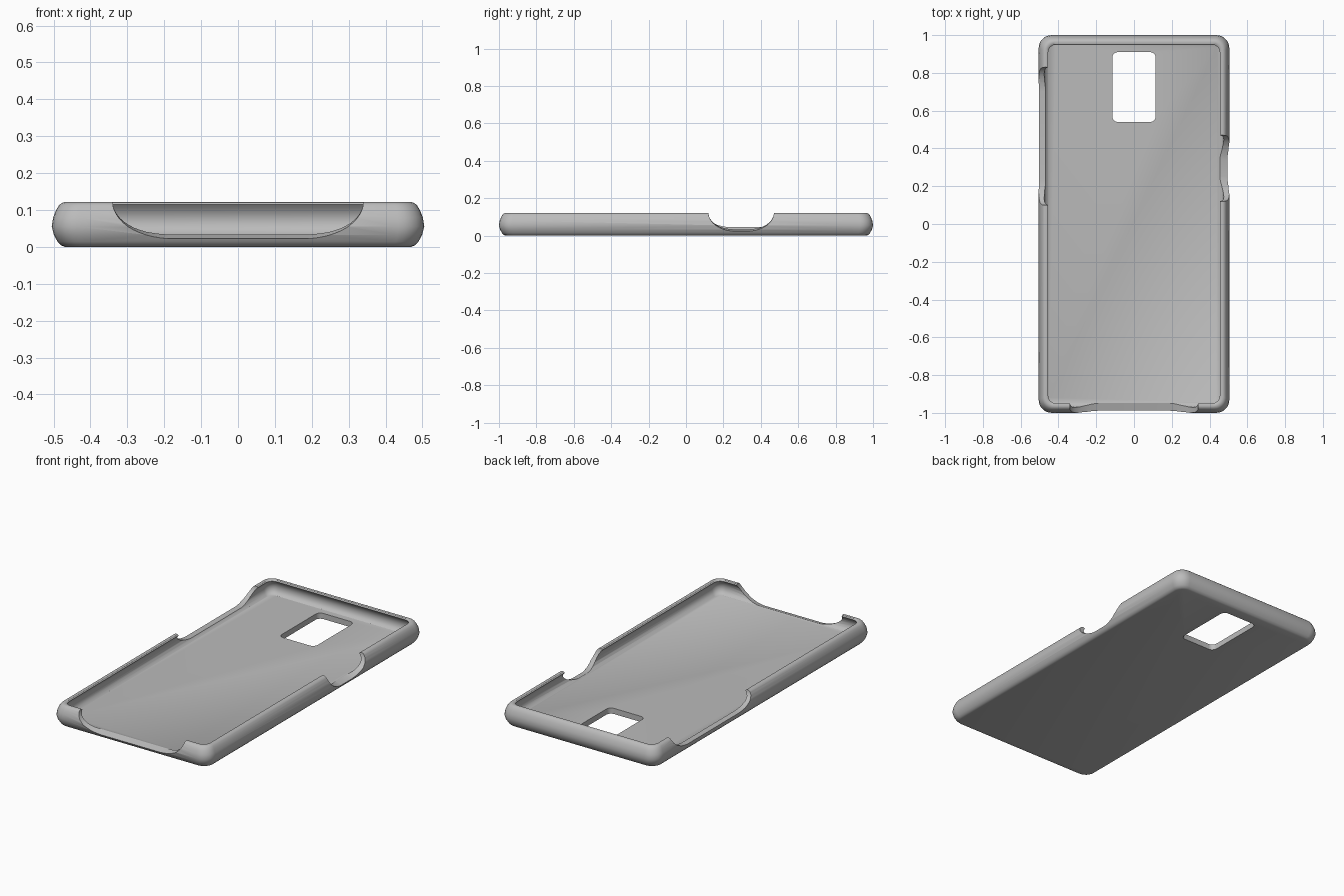
import bpy, bmesh, math
from mathutils import Matrix

if "Cube" in bpy.data.objects:
    bpy.data.objects.remove(bpy.data.objects["Cube"], do_unlink=True)

HALF_W, HALF_L, TOP, FLOOR = 0.505, 1.0, 0.122, 0.033

grey = bpy.data.materials.new("case grey")
grey.use_nodes = True
grey.diffuse_color = (0.5, 0.5, 0.5, 1)
grey.node_tree.nodes["Principled BSDF"].inputs["Base Color"].default_value = (0.5, 0.5, 0.5, 1)


def rounded_rect(hw, hl, r, steps=6):
    """Points of a rounded rectangle, anticlockwise."""
    pts = []
    for k, (sx, sy) in enumerate([(1, 1), (-1, 1), (-1, -1), (1, -1)]):
        for i in range(steps + 1):
            a = math.pi / 2 * (k + i / steps)
            pts.append((sx * (hw - r) + r * math.cos(a), sy * (hl - r) + r * math.sin(a)))
    return pts


def loft(name, rings):
    """Solid skin through equal rings of 3D points, capped at both ends."""
    bm = bmesh.new()
    loops = [[bm.verts.new(p) for p in ring] for ring in rings]
    for a, b in zip(loops, loops[1:]):
        for i in range(len(a)):
            j = (i + 1) % len(a)
            bm.faces.new((a[i], a[j], b[j], b[i]))
    bm.faces.new(loops[0][::-1])
    bm.faces.new(loops[-1])
    bmesh.ops.recalc_face_normals(bm, faces=bm.faces)
    mesh = bpy.data.meshes.new(name)
    bm.to_mesh(mesh)
    bm.free()
    mesh.materials.append(grey)
    obj = bpy.data.objects.new(name, mesh)
    bpy.context.collection.objects.link(obj)
    return obj


# Shell wall section: inset from the outer edge, and height
section = [(0.036, 0), (0.025, 0.004), (0.016, 0.014), (0.006, 0.032), (0.0, 0.055),
           (0.004, 0.08), (0.012, 0.1), (0.02, 0.113), (0.027, 0.119), (0.036, TOP),
           (0.046, 0.12), (0.051, 0.115), (0.042, 0.105), (0.033, 0.09), (0.029, 0.072),
           (0.032, 0.054), (0.04, 0.041), (0.052, FLOOR)]
rings = []
for inset, z in section:
    outline = rounded_rect(HALF_W - inset, HALF_L - inset, max(0.07 - 0.6 * inset, 0.035))
    rings.append([(x, y, z) for x, y in outline])
case = loft("phone_case", rings)


def scoop_cutter(name, half, run, low_out, low_in, matrix):
    """Scooped opening through a wall; local +y points outwards from the wall's edge."""
    def ring(y, low):
        side = []
        for i in range(13):
            a = math.pi / 2 * i / 12 * 0.9
            # curved shoulder, steep at the rim and level at the bottom
            side.append((half - run * (1 - math.cos(a)) / (1 - math.cos(math.pi * 0.45)),
                         TOP - (TOP - low) * math.sin(a) / math.sin(math.pi * 0.45)))
        side = [(half + 0.02, TOP + 0.04)] + side
        return [(x, y, z) for x, z in side] + [(-x, y, z) for x, z in reversed(side)]
    obj = loft(name, [ring(0.02, low_out), ring(-0.06, low_in)])
    obj.data.transform(matrix)
    return obj


def wall_matrix(x, y, angle):
    return Matrix.Translation((x, y, 0)) @ Matrix.Rotation(angle, 4, "Z")


camera_hole = rounded_rect(0.115, 0.185, 0.03)
cutters = [
    loft("camera_cutter", [[(x, y + 0.725, z) for x, y in camera_hole] for z in (-0.05, 0.08)]),
    scoop_cutter("front_cutter", 0.34, 0.15, 0.013, 0.036, wall_matrix(0, -HALF_L, math.pi)),
    scoop_cutter("left_cutter", 0.175, 0.13, 0.016, 0.036, wall_matrix(HALF_W, 0.295, -math.pi / 2)),
    scoop_cutter("right_cutter", 0.365, 0.13, 0.045, 0.045, wall_matrix(-HALF_W, 0.465, math.pi / 2)),
]

# Cut the openings, then discard the cutters
bpy.context.view_layer.objects.active = case
case.select_set(True)
for cutter in cutters:
    cutter.hide_render = True
    mod = case.modifiers.new(cutter.name, "BOOLEAN")
    mod.operation = "DIFFERENCE"
    mod.solver = "EXACT"
    mod.object = cutter
    bpy.ops.object.modifier_apply(modifier=mod.name)
    bpy.data.objects.remove(cutter, do_unlink=True)

bpy.ops.object.shade_smooth_by_angle(angle=math.radians(32))
